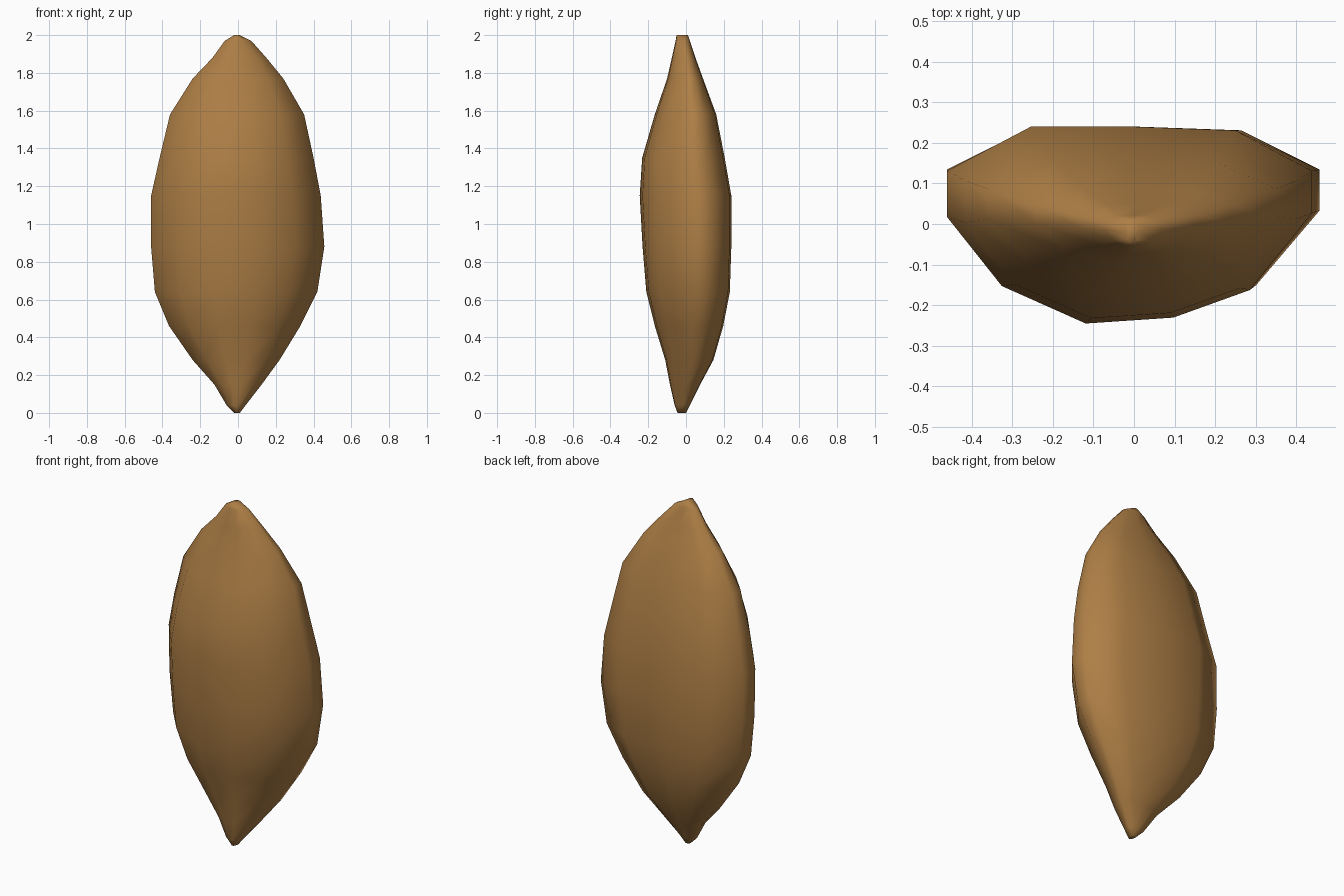
import bpy
import bmesh
import math

default = bpy.data.objects.get("Cube")
if default:
    bpy.data.objects.remove(default, do_unlink=True)


def flat_material(name, colour):
    material = bpy.data.materials.new(name)
    material.use_nodes = True
    material.diffuse_color = colour
    material.node_tree.nodes["Principled BSDF"].inputs["Base Color"].default_value = colour
    return material


# Cross-section of the kernel in a unit box: broad back, keeled front
section = [(-1, .08), (-.7, -.62), (-.24, -1), (.24, -.94), (.66, -.66), (1, .12),
           (1, .55), (.58, .96), (0, 1), (-.54, 1), (-1, .55)]

# Extent at each height: z, right edge, left edge, front, back
rings = [
    (0, -.02, .01, -.045, 0),
    (.04, -.06, .04, -.06, .02),
    (.15, -.125, .125, -.085, .075),
    (.28, -.24, .22, -.11, .145),
    (.46, -.365, .33, -.165, .197),
    (.64, -.44, .42, -.21, .232),
    (.88, -.46, .457, -.23, .24),
    (1.15, -.46, .438, -.245, .24),
    (1.35, -.415, .4, -.232, .205),
    (1.58, -.36, .35, -.165, .16),
    (1.77, -.24, .24, -.1, .09),
    (1.88, -.135, .15, -.075, .05),
    (1.97, -.07, .07, -.055, .02),
    (2, -.02, .01, -.05, .01),
]


def blend(low, high, t):
    return low + (high - low) * (t + 1) / 2


# Loft the section through the rings and cap both tips
def loft(name, material):
    bm = bmesh.new()
    loops = []
    for z, right, left, front, back in rings:
        loops.append([bm.verts.new((blend(right, left, u), blend(front, back, v), z))
                      for u, v in section])
    count = len(section)
    for lower, upper in zip(loops, loops[1:]):
        for i in range(count):
            j = (i + 1) % count
            bm.faces.new((lower[i], lower[j], upper[j], upper[i]))
    bm.faces.new(loops[0])
    bm.faces.new(loops[-1])
    bmesh.ops.recalc_face_normals(bm, faces=bm.faces)
    mesh = bpy.data.meshes.new(name)
    bm.to_mesh(mesh)
    bm.free()
    mesh.materials.append(material)
    obj = bpy.data.objects.new(name, mesh)
    bpy.context.collection.objects.link(obj)
    return obj


brown = flat_material("nut brown", (.42, .21, .06, 1))
kernel = loft("almond_kernel", brown)

# Soft shading over the faceted form
bpy.ops.object.select_all(action="DESELECT")
kernel.select_set(True)
bpy.context.view_layer.objects.active = kernel
bpy.ops.object.shade_smooth_by_angle(angle=math.radians(80))
